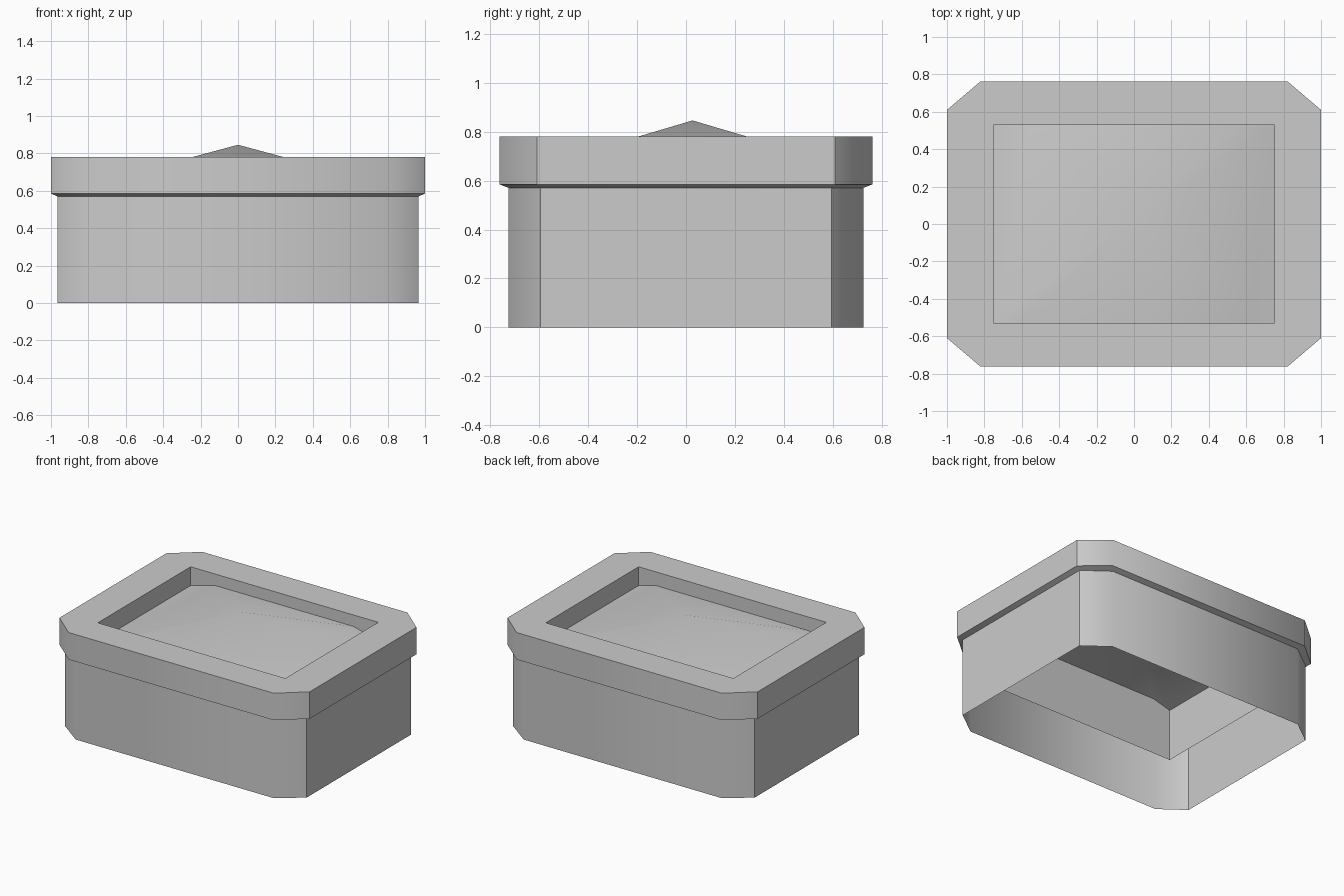
import bpy, bmesh, math
from mathutils import Vector

if "Cube" in bpy.data.objects:
    bpy.data.objects.remove(bpy.data.objects["Cube"], do_unlink=True)

# One plain grey for the whole planter
GREY = (0.60, 0.60, 0.60, 1.0)
grey = bpy.data.materials.new("stone_grey")
grey.use_nodes = True
grey.diffuse_color = GREY
grey.node_tree.nodes["Principled BSDF"].inputs["Base Color"].default_value = GREY


def outline(half_x, half_y, cut_x=0.0, cut_y=0.0):
    """Rectangle with cut corners, as eight points counter-clockwise."""
    pts = []
    for sx, sy in ((1, 1), (-1, 1), (-1, -1), (1, -1)):
        pair = [(sx * half_x, sy * (half_y - cut_y)),
                (sx * (half_x - cut_x), sy * half_y)]
        pts += pair if sx * sy > 0 else pair[::-1]
    return pts


def finish(name, bm):
    mesh = bpy.data.meshes.new(name)
    bm.to_mesh(mesh)
    bm.free()
    mesh.materials.append(grey)
    obj = bpy.data.objects.new(name, mesh)
    bpy.context.collection.objects.link(obj)
    bpy.ops.object.select_all(action="DESELECT")
    obj.select_set(True)
    bpy.context.view_layer.objects.active = obj
    bpy.ops.object.shade_smooth_by_angle(angle=math.radians(45))
    return obj


def loft(name, rings):
    """Join a stack of (outline, height) rings with side faces."""
    bm = bmesh.new()
    loops = [[bm.verts.new((x, y, z)) for x, y in pts] for pts, z in rings]
    for low, high in zip(loops, loops[1:]):
        for i in range(len(low)):
            j = (i + 1) % len(low)
            bm.faces.new((low[i], low[j], high[j], high[i]))
    bmesh.ops.remove_doubles(bm, verts=bm.verts, dist=0.0001)
    return finish(name, bm)


body = outline(0.965, 0.725, 0.175, 0.13)
rim = outline(1.0, 0.763, 0.18, 0.153)
opening = outline(0.75, 0.53)

# Open-bottomed outer walls
loft("planter_walls", [(body, 0.0), (body, 0.57)])

# Overhanging rim with a sloped underside and a flat top
loft("planter_rim", [(body, 0.57), (rim, 0.585), (rim, 0.78), (opening, 0.78)])

# Inner walls hanging below the opening
loft("inner_walls", [(opening, 0.78), (opening, 0.27)])

# Soil heaped to a low four-sided peak, trimmed to the opening
bm = bmesh.new()
peak = Vector((0, 0.027, 0.846))
base = [bm.verts.new(peak + Vector((sx, sy * 0.909, -0.269)))
        for sx, sy in ((1, 1), (-1, 1), (-1, -1), (1, -1))]
top = bm.verts.new(peak)
for i in range(4):
    bm.faces.new((base[i], base[(i + 1) % 4], top))
for normal, reach in (((1, 0, 0), 0.75), ((-1, 0, 0), 0.75),
                      ((0, 1, 0), 0.53), ((0, -1, 0), 0.53)):
    bmesh.ops.bisect_plane(bm, geom=bm.verts[:] + bm.edges[:] + bm.faces[:],
                           plane_co=Vector(normal) * reach, plane_no=normal,
                           clear_outer=True)
finish("soil", bm)
